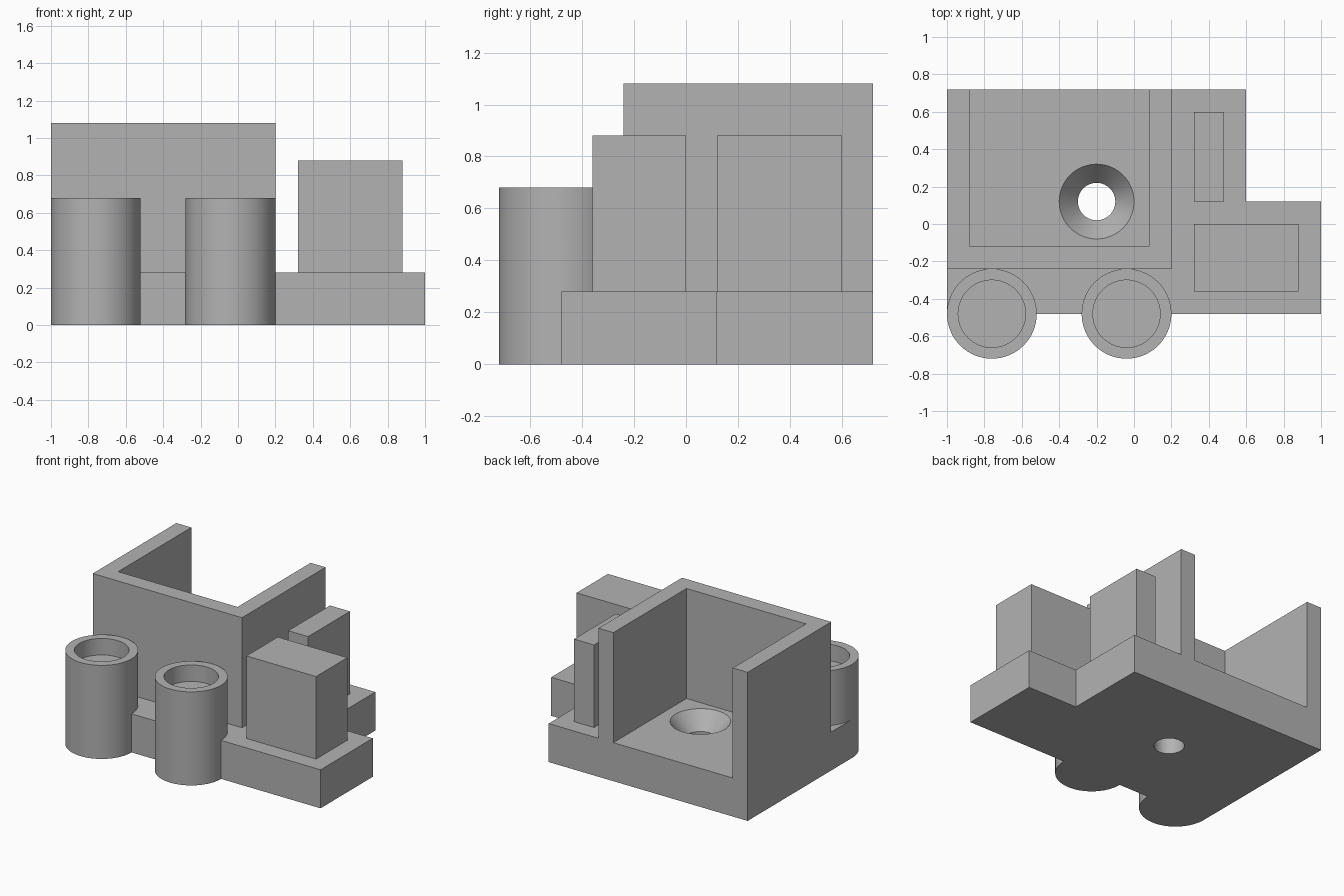
import bpy
import bmesh
import math

if "Cube" in bpy.data.objects:
    bpy.data.objects.remove(bpy.data.objects["Cube"], do_unlink=True)

BASE_TOP = 0.28
BLOCK_TOP = 0.88
WALL_TOP = 1.08
CUP_TOP = 0.68

grey = bpy.data.materials.new("plain_grey")
grey.use_nodes = True
colour = (0.45, 0.45, 0.45, 1)
grey.diffuse_color = colour
grey.node_tree.nodes["Principled BSDF"].inputs["Base Color"].default_value = colour


def add_object(name, bm):
    bmesh.ops.recalc_face_normals(bm, faces=bm.faces)
    mesh = bpy.data.meshes.new(name)
    bm.to_mesh(mesh)
    bm.free()
    mesh.materials.append(grey)
    obj = bpy.data.objects.new(name, mesh)
    bpy.context.collection.objects.link(obj)
    return obj


def prism(name, outline, z0, z1):
    """Extrude a plan outline from z0 to z1."""
    bm = bmesh.new()
    face = bm.faces.new([bm.verts.new((x, y, z0)) for x, y in outline])
    geom = bmesh.ops.extrude_face_region(bm, geom=[face])["geom"]
    top = [v for v in geom if isinstance(v, bmesh.types.BMVert)]
    bmesh.ops.translate(bm, verts=top, vec=(0, 0, z1 - z0))
    return add_object(name, bm)


def block(name, x0, x1, y0, y1, z0, z1):
    return prism(name, [(x0, y0), (x1, y0), (x1, y1), (x0, y1)], z0, z1)


def lathe(name, x, y, profile, sides=64):
    """Stack rings of (radius, z) into a closed round solid."""
    bm = bmesh.new()
    angles = [2 * math.pi * i / sides for i in range(sides)]
    rings = [[bm.verts.new((x + r * math.cos(a), y + r * math.sin(a), z))
              for a in angles] for r, z in profile]
    for low, high in zip(rings, rings[1:]):
        for i in range(sides):
            j = (i + 1) % sides
            bm.faces.new((low[i], low[j], high[j], high[i]))
    bm.faces.new(rings[0])
    bm.faces.new(rings[-1])
    return add_object(name, bm)


def combine(target, part, operation):
    """Merge or cut a part, then discard it."""
    mod = target.modifiers.new(part.name, "BOOLEAN")
    mod.operation = operation
    mod.solver = "EXACT"
    mod.object = part
    bpy.context.view_layer.objects.active = target
    bpy.ops.object.modifier_apply(modifier=mod.name)
    bpy.data.objects.remove(part, do_unlink=True)


# Stepped base plate
body = prism("holder_body", [(-1, -0.48), (1, -0.48), (1, 0.12), (0.6, 0.12),
                             (0.6, 0.72), (-1, 0.72)], 0, BASE_TOP)

# Three-sided tray wall, open at the back
combine(body, prism("tray_wall", [(-1, -0.24), (0.2, -0.24), (0.2, 0.72), (0.08, 0.72),
                                  (0.08, -0.12), (-0.88, -0.12), (-0.88, 0.72), (-1, 0.72)],
                    BASE_TOP, WALL_TOP), "UNION")

# Square block and narrow upright beside the tray
combine(body, block("square_block", 0.32, 0.88, -0.36, 0, BASE_TOP, BLOCK_TOP), "UNION")
combine(body, block("narrow_upright", 0.32, 0.48, 0.12, 0.6, BASE_TOP, BLOCK_TOP), "UNION")

# Two round posts with shallow cups in their tops
for side, x in (("right", -0.76), ("left", -0.04)):
    combine(body, lathe(side + "_post", x, -0.48, [(0.24, 0), (0.24, CUP_TOP)]), "UNION")
    combine(body, lathe(side + "_cup", x, -0.48,
                        [(0.18, CUP_TOP - 0.12), (0.18, CUP_TOP + 0.1)]), "DIFFERENCE")

# Countersunk hole through the tray floor
combine(body, lathe("countersunk_hole", -0.2, 0.12,
                    [(0.1, -0.1), (0.1, 0.16), (0.2, BASE_TOP), (0.2, 0.4)]), "DIFFERENCE")

# Clean flat faces and shade the round ones
bm = bmesh.new()
bm.from_mesh(body.data)
bmesh.ops.remove_doubles(bm, verts=bm.verts, dist=0.0001)
bmesh.ops.dissolve_limit(bm, angle_limit=math.radians(0.5), verts=bm.verts, edges=bm.edges)
bm.to_mesh(body.data)
bm.free()
bpy.ops.object.select_all(action="DESELECT")
body.select_set(True)
bpy.context.view_layer.objects.active = body
bpy.ops.object.shade_smooth_by_angle(angle=math.radians(25))
